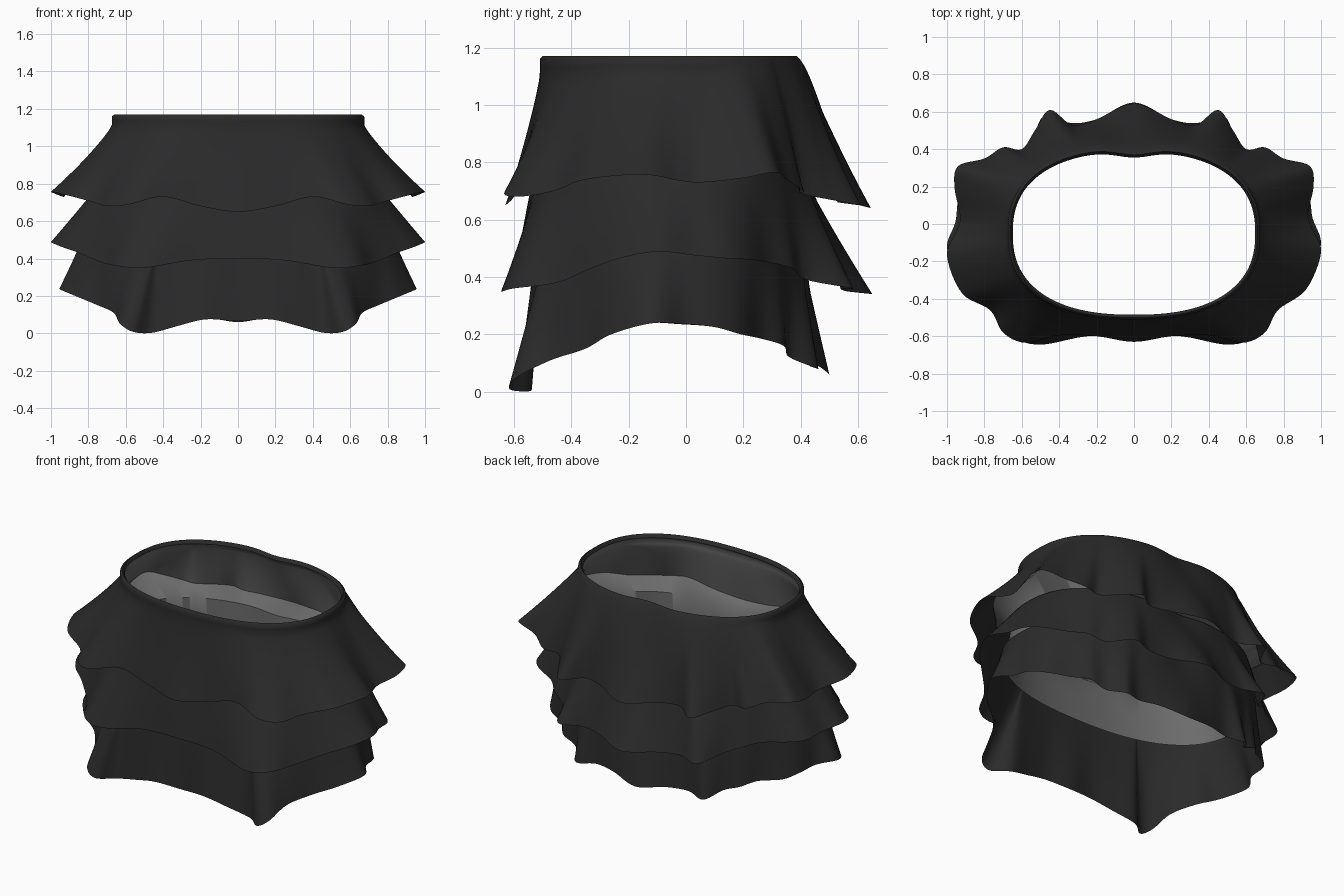
import bpy, math

if "Cube" in bpy.data.objects:
    bpy.data.objects.remove(bpy.data.objects["Cube"])

CY = -0.05      # centre of the waist opening in y
STEPS = 6       # samples between hem control points
ROWS = 18


def material(name, v):
    m = bpy.data.materials.new(name)
    m.diffuse_color = (v, v, v, 1)
    m.use_nodes = True
    m.node_tree.nodes["Principled BSDF"].inputs["Base Color"].default_value = m.diffuse_color
    return m


cloth = material("charcoal cloth", 0.023)
grey = material("grey underskirt", 0.15)


def smooth_loop(half):
    """Mirror a front-to-back half hem in x and return a smooth closed loop."""
    left = [(-x, y - (0.02 if x > 0.85 and y < 0.1 else 0), z) for x, y, z in half[-2:0:-1]]
    pts = half + left
    n, loop = len(pts), []
    for i in range(n):
        p = [pts[(i + k) % n] for k in (-1, 0, 1, 2)]
        for s in range(STEPS):
            t = s / STEPS
            loop.append(tuple(0.5 * (2 * b + (c - a) * t + (2 * a - 5 * b + 4 * c - d) * t * t
                                     + (3 * b - a - 3 * c + d) * t ** 3)
                              for a, b, c, d in zip(*p)))
    return loop


def ring(loop, a, b, z):
    """Rounded oval with one point in the direction of each loop point."""
    out = []
    for x, y, _ in loop:
        ang = math.atan2(y - CY, x)
        c, s = math.cos(ang), math.sin(ang)
        r = (abs(c / a) ** 2.4 + abs(s / b) ** 2.4) ** (-1 / 2.4)
        px, py = r * c, CY + r * s
        if py > 0:                   # small dip at the centre of the back
            py -= 0.03 * math.exp(-(px / 0.13) ** 2)
        out.append((px, py, z))
    return out


def softened(loop, w=9):
    """Hem outline with its pleats averaged away."""
    n = len(loop)
    return [tuple(sum(loop[(i + k) % n][c] for k in range(-w, w + 1)) / (2 * w + 1)
                  for c in range(3)) for i in range(n)]


def build(name, rows, mat):
    n = len(rows[0])
    verts = [p for row in rows for p in row]
    faces = [((j + 1) * n + i, (j + 1) * n + (i + 1) % n, j * n + (i + 1) % n, j * n + i)
             for j in range(len(rows) - 1) for i in range(n)]
    me = bpy.data.meshes.new(name)
    me.from_pydata(verts, [], faces)
    me.materials.append(mat)
    ob = bpy.data.objects.new(name, me)
    bpy.context.collection.objects.link(ob)
    bpy.ops.object.select_all(action='DESELECT')
    ob.select_set(True)
    bpy.context.view_layer.objects.active = ob
    bpy.ops.object.shade_smooth_by_angle(angle=math.radians(60))


def ruffle(half, a, b, top, start, front_pow, back_pow, pleat_pow):
    """Rows from an oval upper edge to a wavy hem; the pleats grow downwards."""
    hem = smooth_loop(half)
    soft, upper = softened(hem), ring(hem, a, b, top)
    rows = []
    for j in range(ROWS + 1):
        t, row = j / ROWS, []
        for u, s, h in zip(upper, soft, hem):
            k = min(1, max(0, (h[1] - 0.1) / 0.4))      # 0 front and sides, 1 back
            st = start * (1 - k)
            f = max(0, (t - st) / (1 - st)) ** (front_pow + (back_pow - front_pow) * k)
            g = t ** pleat_pow
            row.append(tuple(u[c] + (s[c] - u[c]) * f + (h[c] - s[c]) * g for c in (0, 1))
                       + (top + (h[2] - top) * t,))
        rows.append(row)
    return rows


# top ruffle with a turned-in waist edge
top = ruffle([
    (0, -.63, .65), (.2, -.60, .68), (.4, -.595, .73), (.58, -.635, .69), (.7, -.58, .68),
    (.77, -.46, .70), (.92, -.35, .74), (1, -.15, .757), (.95, -.02, .735), (.93, .06, .73),
    (.96, .2, .745), (.94, .31, .765), (.8, .35, .74), (.7, .41, .70), (.6, .40, .69),
    (.53, .50, .67), (.45, .61, .65), (.33, .53, .66), (.2, .56, .66), (0, .645, .64)],
    .675, .46, 1.16, .12, 1.1, .8, 2.0)
lip = [ring(top[0], .648, .435, 1.15), ring(top[0], .66, .45, 1.17)]
build("top_ruffle", lip + top, cloth)

# grey underskirt: lines the top ruffle, then steps in and hangs down inside
inner = [[(x * .985, CY + (y - CY) * .98, z) for x, y, z in row] for row in top[1:13]]
build("underskirt_yoke", [lip[0]] + inner, grey)
build("underskirt", [inner[-1], ring(top[0], .73, .465, .79), ring(top[0], .755, .463, .65),
                     ring(top[0], .78, .46, .50)], grey)

# middle ruffle
build("middle_ruffle", ruffle([
    (0, -.60, .40), (.25, -.60, .39), (.5, -.645, .35), (.64, -.60, .36), (.73, -.45, .38),
    (.85, -.33, .43), (.95, -.23, .465), (1, -.10, .488), (.955, .03, .475), (.935, .14, .465),
    (.86, .22, .46), (.73, .29, .45), (.65, .37, .43), (.56, .42, .39), (.48, .58, .36),
    (.34, .54, .36), (.2, .56, .35), (0, .65, .34)],
    .75, .475, .785, 0, 0.95, 1.0, 1.4), cloth)

# bottom ruffle
build("bottom_ruffle", ruffle([
    (0, -.56, .065), (.17, -.58, .075), (.32, -.56, .04), (.46, -.54, .003), (.56, -.615, .008),
    (.63, -.59, .05), (.665, -.47, .11), (.75, -.35, .15), (.87, -.26, .2), (.955, -.12, .238),
    (.885, 0, .235), (.86, .10, .225), (.80, .19, .20), (.68, .26, .185), (.61, .34, .16),
    (.51, .36, .12), (.44, .46, .08), (.32, .43, .09), (.18, .46, .09), (0, .50, .06)],
    .81, .468, .56, 0, 0.95, 1.0, 1.2), cloth)
